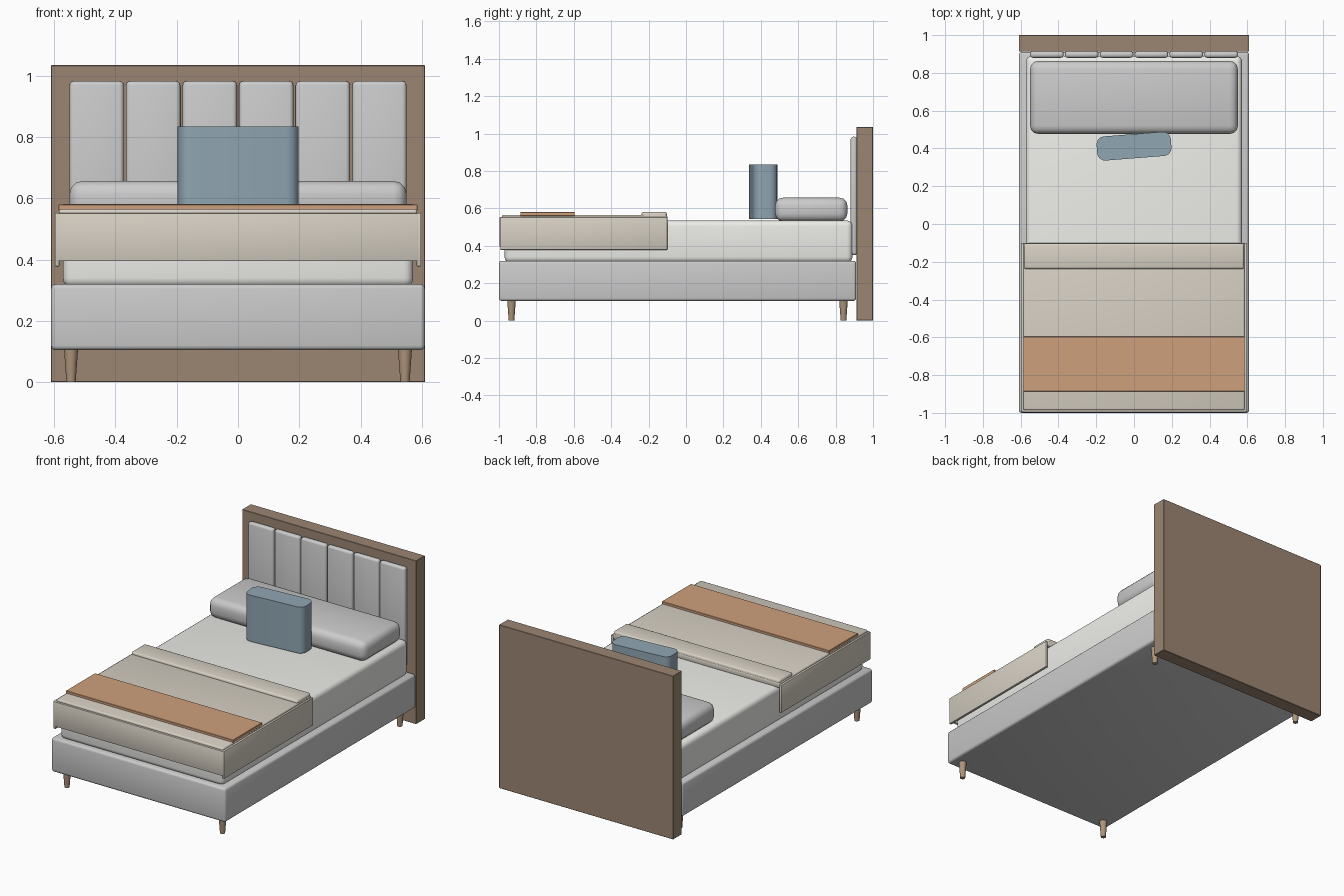
import bpy, bmesh, math

if "Cube" in bpy.data.objects:
    bpy.data.objects.remove(bpy.data.objects["Cube"])


def material(name, rgb):
    m = bpy.data.materials.new(name)
    m.diffuse_color = (*rgb, 1)
    m.use_nodes = True
    m.node_tree.nodes["Principled BSDF"].inputs["Base Color"].default_value = m.diffuse_color
    return m


WOOD = material("wood", (0.33, 0.24, 0.17))
SHEET = material("sheet", (0.85, 0.85, 0.82))
DUVET = material("duvet", (0.68, 0.63, 0.55))
THROW = material("throw", (0.62, 0.35, 0.20))
BLUE = material("blue_fabric", (0.28, 0.38, 0.45))
LEG = material("leg_wood", (0.42, 0.30, 0.20))


def finish(name, bm, mat, angle=30):
    me = bpy.data.meshes.new(name)
    bm.to_mesh(me)
    bm.free()
    ob = bpy.data.objects.new(name, me)
    bpy.context.collection.objects.link(ob)
    if mat:
        me.materials.append(mat)
    bpy.ops.object.select_all(action='DESELECT')
    ob.select_set(True)
    bpy.context.view_layer.objects.active = ob
    bpy.ops.object.shade_smooth_by_angle(angle=math.radians(angle))
    return ob


def box(name, x, y, z, mat=None, bevel=0, segments=3, vertical_only=False):
    """Box from (min, max) ranges, optionally with rounded edges."""
    bm = bmesh.new()
    bmesh.ops.create_cube(bm, size=1)
    for v in bm.verts:
        v.co = [(a + b) / 2 + c * (b - a) for c, (a, b) in zip(v.co, (x, y, z))]
    if bevel:
        edges = [e for e in bm.edges if not vertical_only
                 or abs(e.verts[0].co.z - e.verts[1].co.z) > 1e-4]
        bmesh.ops.bevel(bm, geom=edges, offset=bevel, segments=segments,
                        profile=0.5, affect='EDGES')
    return finish(name, bm, mat)


# Headboard slab and its six upholstered channels
box("headboard", (-0.61, 0.61), (0.912, 1.0), (0, 1.035), WOOD, 0.002, 1)
PITCH = 0.1846
for i in range(6):
    cx = (i - 2.5) * PITCH
    box(f"headboard_panel_{i + 1}", (cx - 0.0885, cx + 0.0885), (0.88, 0.915),
        (0.35, 0.983), None, 0.014)

# Upholstered base and mattress
box("bed_base", (-0.61, 0.61), (-1.0, 0.91), (0.105, 0.32), None, 0.015)
box("mattress", (-0.572, 0.572), (-0.97, 0.89), (0.31, 0.535), SHEET, 0.03, 4)

# Four tapered legs
for sx, side in ((-1, "left"), (1, "right")):
    for y, end in ((-0.933, "front"), (0.842, "back")):
        bm = bmesh.new()
        bmesh.ops.create_cone(bm, cap_ends=True, segments=20, radius1=0.015,
                              radius2=0.023, depth=0.11)
        bmesh.ops.translate(bm, verts=bm.verts, vec=(sx * 0.545, y, 0.055))
        finish(f"{end}_{side}_leg", bm, LEG)

# Duvet: top, side drops, foot drop, turned-back fold
box("duvet_top", (-0.585, 0.585), (-0.985, -0.1), (0.53, 0.565), DUVET, 0.008)
for s, side in ((-1, "left"), (1, "right")):
    box(f"duvet_{side}_drop", tuple(sorted((s * 0.583, s * 0.598))),
        (-0.993, -0.1), (0.378, 0.553), DUVET, 0.003, 2)
box("duvet_foot_drop", (-0.588, 0.588), (-0.997, -0.98), (0.395, 0.552), DUVET, 0.003, 2)
box("duvet_fold", (-0.583, 0.583), (-0.238, -0.102), (0.545, 0.581), DUVET, 0.012)

# Throw across the foot
box("throw", (-0.586, 0.586), (-0.886, -0.595), (0.56, 0.58), THROW, 0.002, 1)

# Pillow and slightly turned cushion
box("pillow", (-0.55, 0.55), (0.477, 0.863), (0.53, 0.657), None, 0.042, 3)
cushion = box("cushion", (-0.197, 0.197), (-0.064, 0.064), (0.542, 0.835),
              BLUE, 0.042, 5, True)
cushion.location = (0, 0.412, 0)
cushion.rotation_euler.z = math.radians(4.5)
